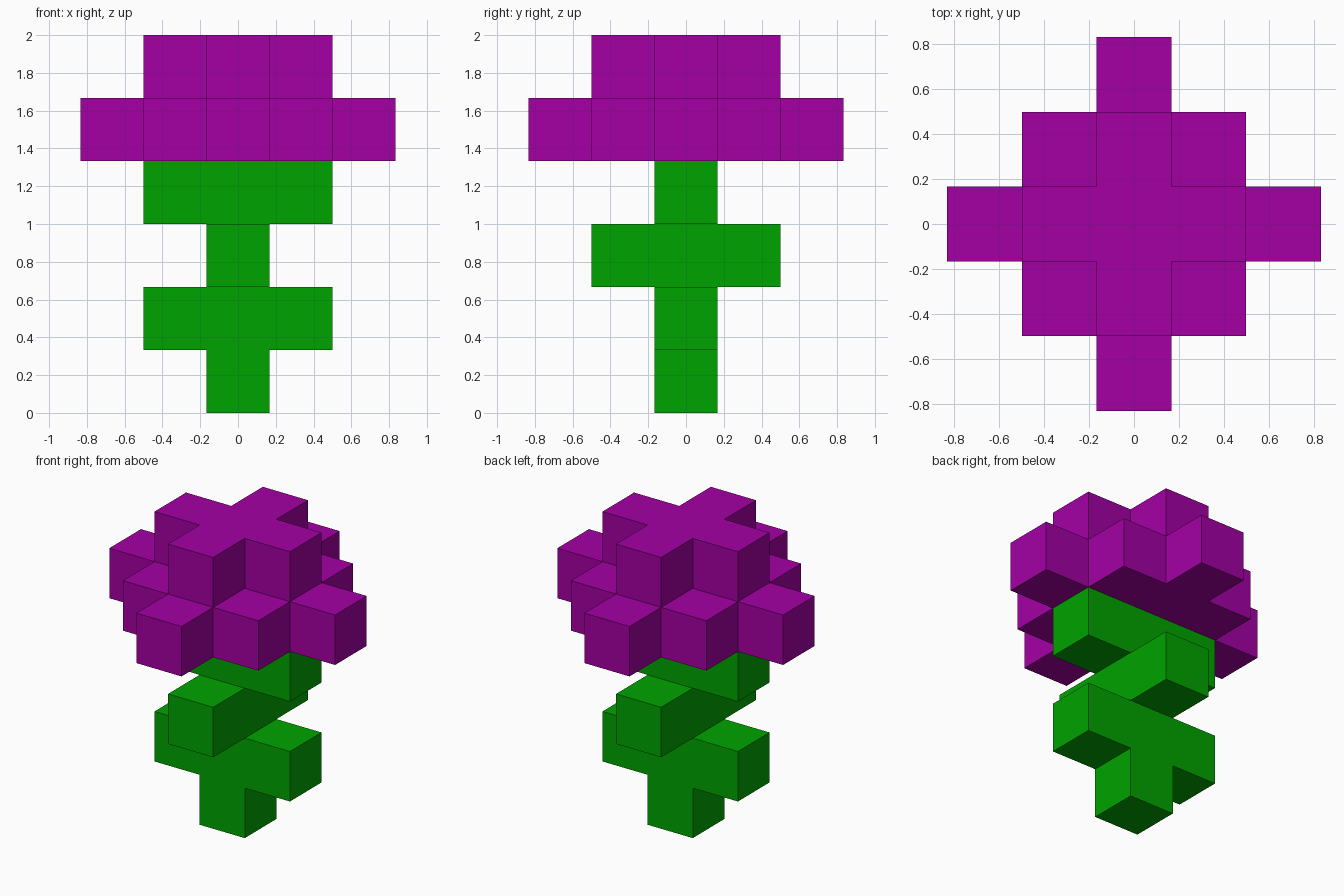
import bpy, bmesh, math
from mathutils import Vector

if "Cube" in bpy.data.objects:
    bpy.data.objects.remove(bpy.data.objects["Cube"])

S = 1 / 3  # edge length of one block
DIRS = [Vector(d) for d in ((1, 0, 0), (-1, 0, 0), (0, 1, 0), (0, -1, 0), (0, 0, 1), (0, 0, -1))]


def material(name, color):
    mat = bpy.data.materials.new(name)
    mat.diffuse_color = color
    mat.use_nodes = True
    mat.node_tree.nodes["Principled BSDF"].inputs["Base Color"].default_value = mat.diffuse_color
    return mat


def block_part(name, cells, mat):
    """Closed outer skin of a set of grid blocks, merged into clean flat faces."""
    bm = bmesh.new()
    for cell in cells:
        centre = Vector(cell) + Vector((0, 0, 0.5))
        for n in DIRS:
            if tuple(int(v) for v in Vector(cell) + n) in cells:
                continue
            u = Vector((n.y, n.z, n.x))
            v = n.cross(u)
            corners = [centre + (n + a * u + b * v) / 2
                       for a, b in ((-1, -1), (1, -1), (1, 1), (-1, 1))]
            bm.faces.new([bm.verts.new(c * S) for c in corners])
    bmesh.ops.remove_doubles(bm, verts=bm.verts, dist=1e-4)
    bmesh.ops.dissolve_limit(bm, angle_limit=math.radians(1), verts=bm.verts, edges=bm.edges)
    bmesh.ops.recalc_face_normals(bm, faces=bm.faces)
    mesh = bpy.data.meshes.new(name)
    bm.to_mesh(mesh)
    bm.free()
    mesh.materials.append(mat)
    obj = bpy.data.objects.new(name, mesh)
    bpy.context.collection.objects.link(obj)
    return obj


def diamond(radius, z):
    r = range(-radius, radius + 1)
    return {(x, y, z) for x in r for y in r if abs(x) + abs(y) <= radius}


# Stem with leaf pairs alternating between x and y
stem = {(0, 0, z) for z in range(4)}
for side in (-1, 1):
    stem |= {(side, 0, 1), (0, side, 2), (side, 0, 3)}
block_part("stem_and_leaves", stem, material("green", (0.0, 0.37, 0.0, 1)))

# Blossom: wide stepped diamond with a cross on top
block_part("blossom", diamond(2, 4) | diamond(1, 5), material("purple", (0.37, 0.0, 0.37, 1)))
